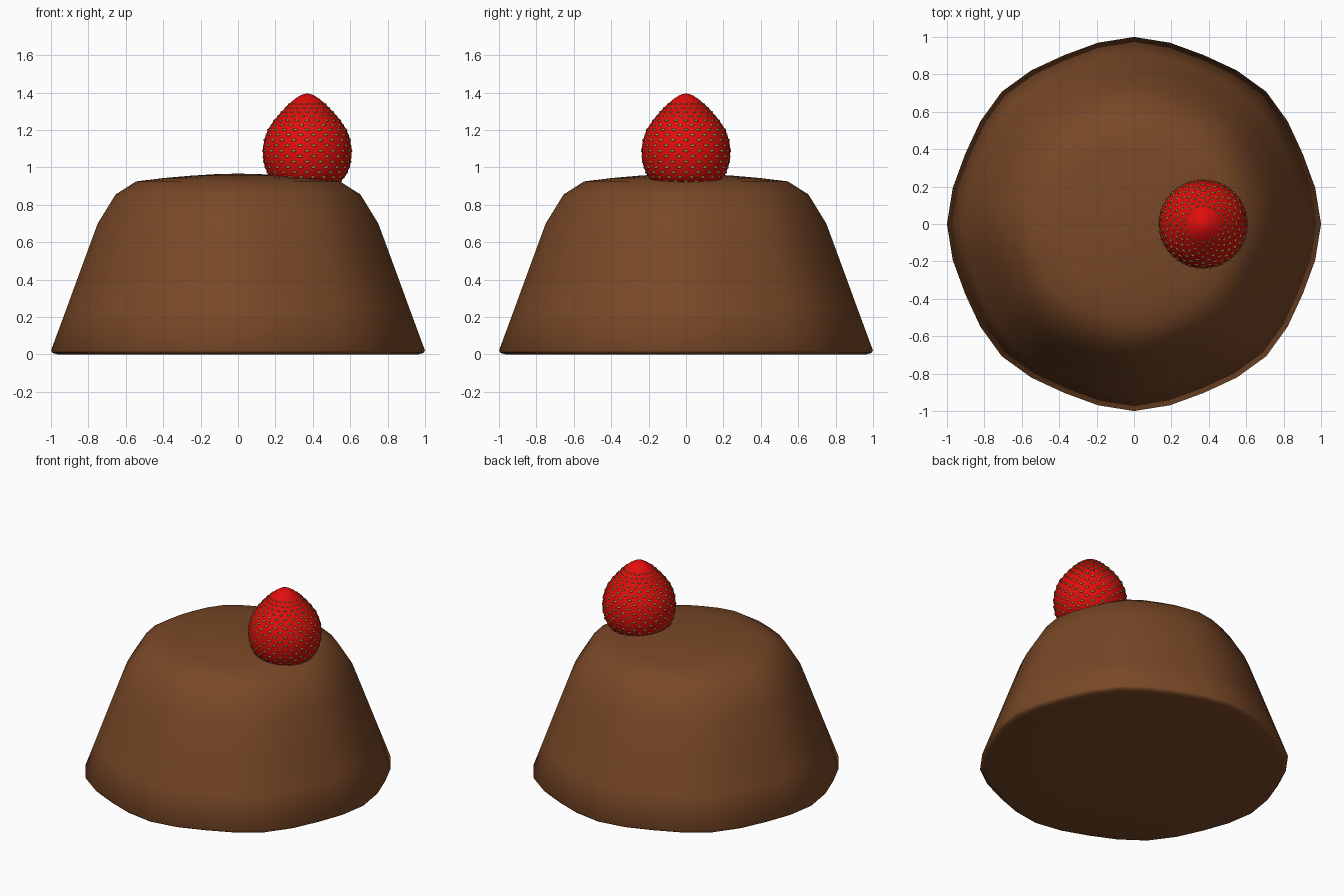
import bpy, bmesh, math
from mathutils import Vector, Matrix

if "Cube" in bpy.data.objects:
    bpy.data.objects.remove(bpy.data.objects["Cube"])


def mat(name, rgb):
    m = bpy.data.materials.new(name)
    m.diffuse_color = (*rgb, 1)
    m.use_nodes = True
    m.node_tree.nodes["Principled BSDF"].inputs["Base Color"].default_value = m.diffuse_color
    return m


BROWN = mat("chocolate brown", (0.19, 0.065, 0.02))
RED = mat("berry red", (0.75, 0.004, 0.004))
SEED = mat("seed yellow", (0.45, 0.33, 0.05))


def finish(bm, name, material):
    bmesh.ops.recalc_face_normals(bm, faces=bm.faces)
    me = bpy.data.meshes.new(name)
    bm.to_mesh(me)
    bm.free()
    me.materials.append(material)
    ob = bpy.data.objects.new(name, me)
    bpy.context.collection.objects.link(ob)
    me.shade_smooth()
    return ob


def lathe(name, profile, n, material, centre=0.0, wobble=(1,)):
    """Closed solid of revolution; first and last points lie on the axis."""
    bm = bmesh.new()
    rings = []
    for r, z in profile:
        if r == 0:
            rings.append([bm.verts.new((centre, 0, z))] * n)
        else:
            rings.append([bm.verts.new((centre + r * wobble[i % len(wobble)] * math.cos(2 * math.pi * i / n),
                                        r * wobble[i % len(wobble)] * math.sin(2 * math.pi * i / n), z))
                          for i in range(n)])
    for a, b in zip(rings, rings[1:]):
        for i in range(n):
            j = (i + 1) % n
            bm.faces.new(list(dict.fromkeys((a[i], a[j], b[j], b[i]))))
    return finish(bm, name, material)


# Pudding body: slightly eight-sided rounded frustum with domed top
body = [(0, 0), (0.6, 0.0), (0.965, 0.0), (0.99, 0.008), (1, 0.02), (0.917, 0.245), (0.833, 0.475),
        (0.75, 0.70), (0.655, 0.855), (0.545, 0.925), (0.40, 0.943), (0.25, 0.956), (0.12, 0.964), (0, 0.967)]
pudding = lathe("pudding", body, 32, BROWN, 0, (1, 0.988, 0.977, 0.988))

# Strawberry
CX = 0.37
berry = [(0, 0.90), (0.12, 0.905), (0.175, 0.92), (0.205, 0.955), (0.226, 1.0), (0.236, 1.05), (0.237, 1.10),
         (0.229, 1.15), (0.211, 1.20), (0.178, 1.25), (0.136, 1.30), (0.10, 1.337), (0.065, 1.367),
         (0.035, 1.386), (0.015, 1.393), (0, 1.395)]
lathe("strawberry", berry, 32, RED, CX)


def surface(s):
    """Point and outward slope on the berry profile at arc length s."""
    for (r0, z0), (r1, z1) in zip(berry, berry[1:]):
        d = math.hypot(r1 - r0, z1 - z0)
        if s <= d:
            t = s / d
            return r0 + (r1 - r0) * t, z0 + (z1 - z0) * t, (z1 - z0) / d, -(r1 - r0) / d
        s -= d


# Seeds: staggered rows of small flat ovals
bm = bmesh.new()
rows, around = 17, 20
for k in range(rows):
    r, z, nr, nz = surface(0.185 + k * 0.0295)
    if r < 0.03:
        continue
    scale = min(1, 0.35 + 0.65 * r / 0.2)
    for i in range(around):
        a = 2 * math.pi * (i + 0.5 * (k % 2)) / around
        c, s = math.cos(a), math.sin(a)
        n = Vector((c * nr, s * nr, nz))
        t = Vector((-s, c, 0))
        u = n.cross(t)
        m = Matrix((t, u, n)).transposed().to_4x4()
        m.translation = Vector((CX + c * r, s * r, z))
        bmesh.ops.create_icosphere(bm, subdivisions=1, radius=1,
                                   matrix=m @ Matrix.Diagonal((0.015 * scale, 0.008 * scale, 0.005, 1)))
finish(bm, "seeds", SEED)
